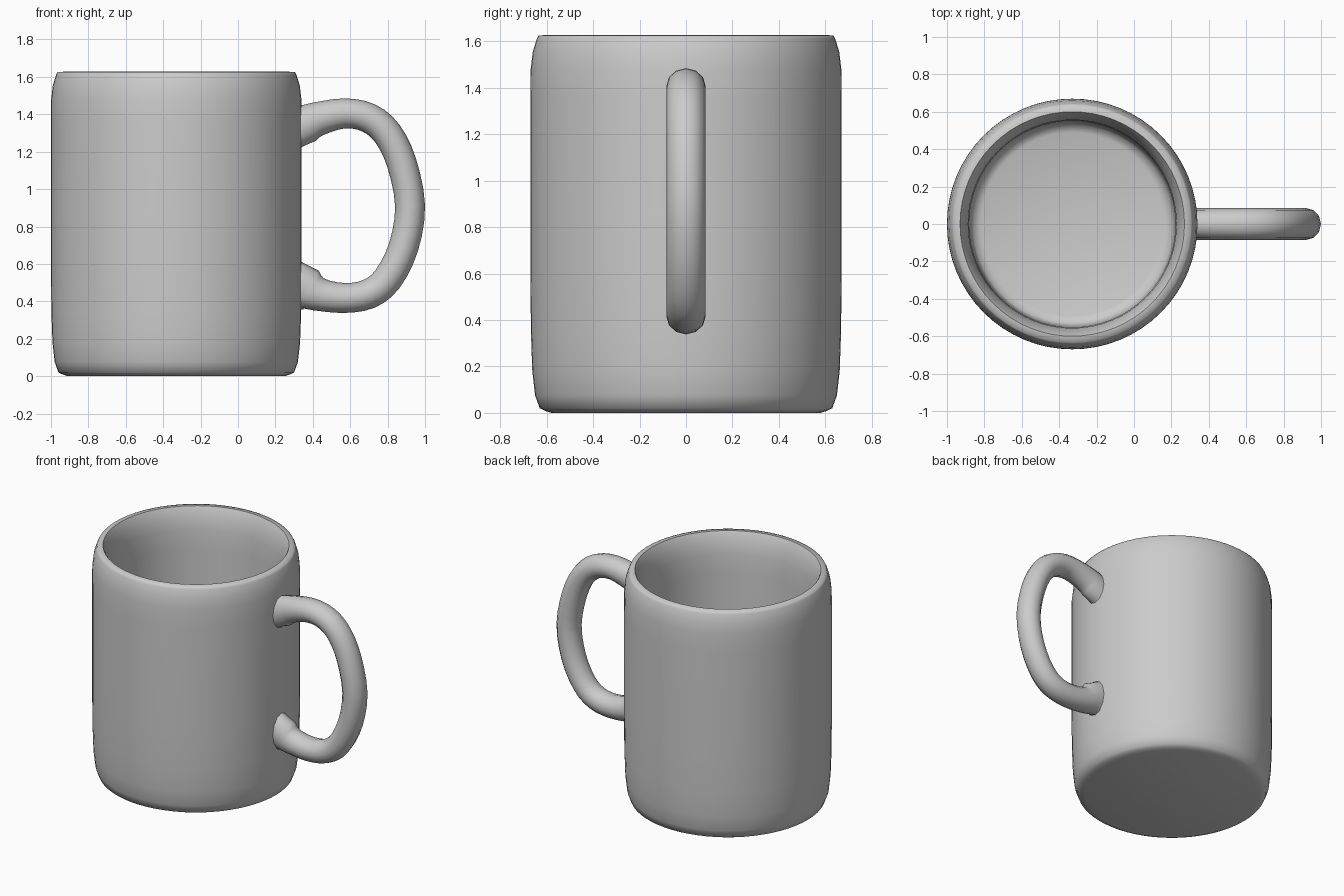
import bpy, bmesh
from math import sin, cos, pi, radians
from mathutils import Vector

if "Cube" in bpy.data.objects:
    bpy.data.objects.remove(bpy.data.objects["Cube"])


def make_object(name, bm, angle):
    bmesh.ops.recalc_face_normals(bm, faces=bm.faces)
    mesh = bpy.data.meshes.new(name)
    bm.to_mesh(mesh)
    bm.free()
    obj = bpy.data.objects.new(name, mesh)
    bpy.context.collection.objects.link(obj)
    bpy.ops.object.select_all(action='DESELECT')
    obj.select_set(True)
    bpy.context.view_layer.objects.active = obj
    bpy.ops.object.shade_smooth_by_angle(angle=radians(angle))
    return obj


def skin(rings):
    """Bridge successive closed rings of points and cap both ends."""
    bm = bmesh.new()
    loops = [[bm.verts.new(p) for p in ring] for ring in rings]
    n = len(loops[0])
    for a, b in zip(loops, loops[1:]):
        for i in range(n):
            j = (i + 1) % n
            bm.faces.new((a[i], a[j], b[j], b[i]))
    bm.faces.new(loops[0])
    bm.faces.new(loops[-1])
    return bm


def smooth_path(points, steps):
    """Catmull-Rom samples through the points."""
    p = [Vector(q) for q in points]
    p = [2 * p[0] - p[1]] + p + [2 * p[-1] - p[-2]]
    out = []
    for a, b, c, d in zip(p, p[1:], p[2:], p[3:]):
        for s in range(steps):
            t = s / steps
            out.append(0.5 * (2 * b + (c - a) * t + (2 * a - 5 * b + 4 * c - d) * t * t
                              + (3 * b - a - 3 * c + d) * t ** 3))
    return out + [p[-2]]


# Cup body: outer wall, rounded rim, inner wall and floor (radius, height)
SEGMENTS = 64
profile = [(0.58, 0.0), (0.605, 0.008), (0.63, 0.02), (0.65, 0.075), (0.662, 0.18),
           (0.668, 0.35), (0.67, 0.6), (0.67, 1.35), (0.669, 1.48), (0.66, 1.555),
           (0.643, 1.61), (0.635, 1.625), (0.6, 1.628), (0.59, 1.61), (0.57, 1.555),
           (0.557, 1.48), (0.552, 1.35), (0.55, 0.3), (0.545, 0.16), (0.53, 0.11),
           (0.49, 0.095)]
rings = [[(-0.33 + r * cos(2 * pi * i / SEGMENTS), r * sin(2 * pi * i / SEGMENTS), z)
          for i in range(SEGMENTS)] for r, z in profile]
make_object("cup_body", skin(rings), 60)

# Handle: centre line x, z and in-plane half thickness, flared at the wall
path = smooth_path([
    (0.29, 1.315, 0.13), (0.35, 1.34, 0.11), (0.42, 1.373, 0.092), (0.57, 1.405, 0.08),
    (0.70, 1.38, 0.08), (0.80, 1.295, 0.08), (0.875, 1.14, 0.08), (0.92, 0.91, 0.08),
    (0.885, 0.69, 0.08), (0.80, 0.52, 0.08), (0.70, 0.44, 0.08), (0.57, 0.418, 0.08),
    (0.43, 0.438, 0.09), (0.35, 0.48, 0.125), (0.29, 0.50, 0.14)], 3)
rings = []
for i, p in enumerate(path):
    d = path[min(i + 1, len(path) - 1)] - path[max(i - 1, 0)]
    tangent = Vector((d.x, 0, d.y)).normalized()
    if p.x < 0.36:  # the ends meet the wall squarely
        tangent = Vector((1 if p.y > 0.9 else -1, 0, 0))
    normal = Vector((-tangent.z, 0, tangent.x))
    centre = Vector((p.x, 0, p.y))
    rings.append([centre + normal * p.z * cos(a) + Vector((0, 0.085 * sin(a), 0))
                  for a in (2 * pi * k / 12 for k in range(12))])
make_object("handle", skin(rings), 60)
